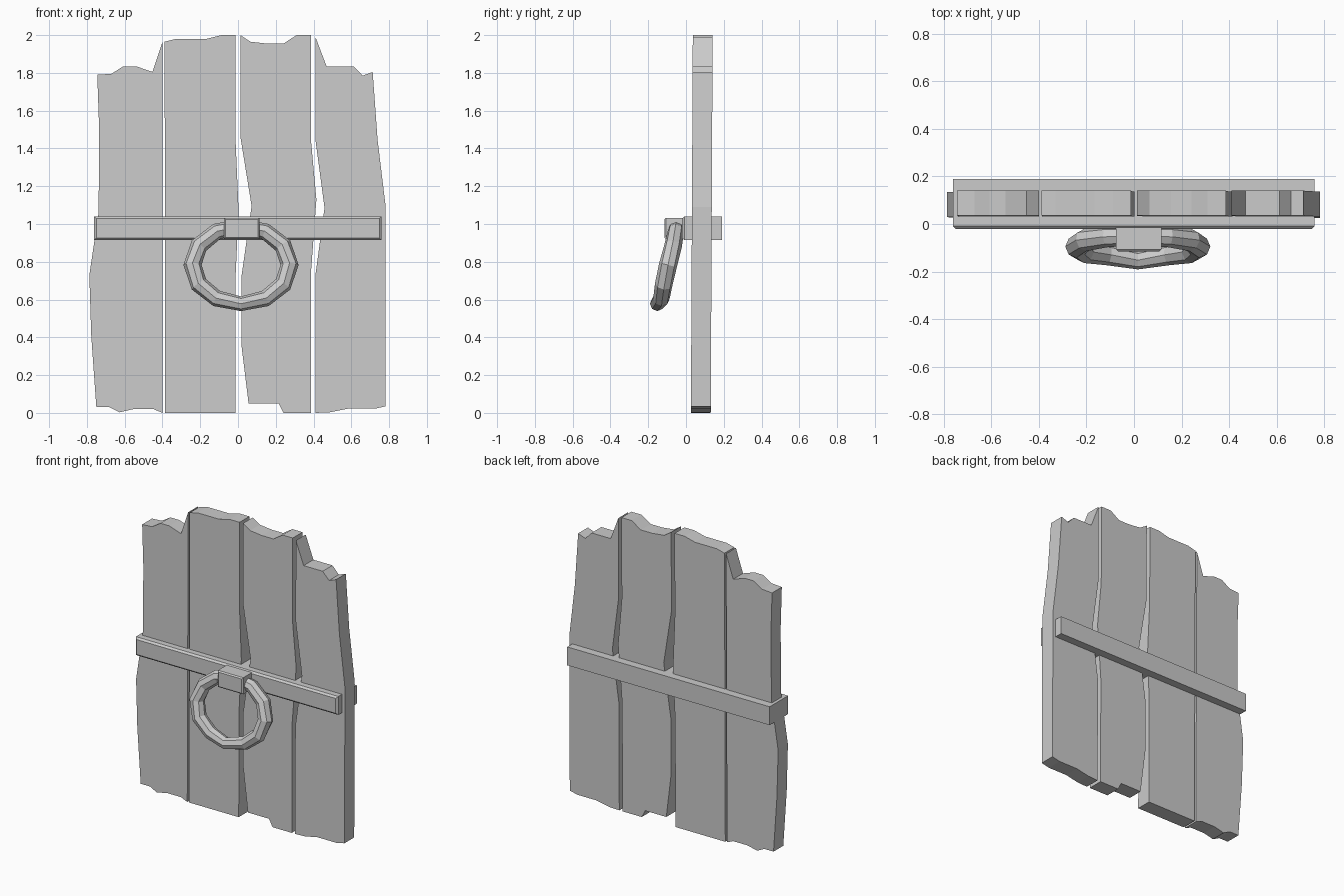
import bpy, bmesh, math
from mathutils import Vector

if "Cube" in bpy.data.objects:
    bpy.data.objects.remove(bpy.data.objects["Cube"])


def finish(bm, name):
    bmesh.ops.recalc_face_normals(bm, faces=bm.faces)
    me = bpy.data.meshes.new(name)
    bm.to_mesh(me)
    bm.free()
    ob = bpy.data.objects.new(name, me)
    bpy.context.collection.objects.link(ob)
    return ob


def plank(name, outline):
    """Extrude an (x, z) outline backwards, leaning very slightly to the rear."""
    bm = bmesh.new()
    face = bm.faces.new([bm.verts.new((x, 0.026 + 0.005 * z, z)) for x, z in outline])
    out = bmesh.ops.extrude_face_region(bm, geom=[face], use_keep_orig=True)
    verts = [g for g in out["geom"] if isinstance(g, bmesh.types.BMVert)]
    bmesh.ops.translate(bm, verts=verts, vec=(0, 0.105, 0))
    return finish(bm, name)


def bevelled_box(name, x, y, z, bevel, back_left=0.0):
    """Box from ranges, bevelled around its front face only."""
    bm = bmesh.new()
    bmesh.ops.create_cube(bm, size=1)
    for v in bm.verts:
        c = v.co
        v.co = Vector(r[0] if k < 0 else r[1] for k, r in zip(c, (x, y, z)))
        if v.co.x == x[0] and v.co.y == y[1]:
            v.co.x -= back_left
    front = [e for e in bm.edges if all(abs(v.co.y - y[0]) < 1e-5 for v in e.verts)]
    bmesh.ops.bevel(bm, geom=front, offset=bevel, segments=1, affect='EDGES')
    return finish(bm, name)


# Four worn planks, outlines clockwise from the top left
plank("plank_outer_left", [
    (-.745, 1.79), (-.67, 1.795), (-.607, 1.835), (-.54, 1.835), (-.453, 1.805),
    (-.40, 1.965), (-.40, 0), (-.447, .02), (-.553, .02), (-.628, .003),
    (-.68, .03), (-.75, .03), (-.777, .41), (-.787, .73), (-.738, 1.06), (-.735, 1.5)])
plank("plank_inner_left", [
    (-.388, 1.965), (-.33, 1.98), (-.167, 1.98), (-.088, 2), (-.013, 2),
    (-.013, 1.445), (.003, 1.075), (-.012, .74), (-.013, 0), (-.387, 0)])
plank("plank_inner_right", [
    (.013, 2), (.066, 1.965), (.156, 1.955), (.241, 1.955), (.31, 2), (.386, 2),
    (.386, 1.445), (.415, 1.13), (.386, .74), (.386, 0), (.241, 0), (.215, .05),
    (.056, .05), (.018, .36), (.018, .72), (.072, 1.095), (.013, 1.46)])
plank("plank_outer_right", [
    (.41, 1.99), (.469, 1.835), (.612, 1.835), (.66, 1.785), (.713, 1.805),
    (.739, 1.445), (.782, 1.09), (.782, .035), (.723, .022), (.58, .022),
    (.485, .003), (.41, 0), (.41, .73), (.458, 1.085), (.41, 1.445)])

# Crossbar running through the planks, and the ring holder on its front
bevelled_box("crossbar", (-.762, .76), (-.02, .19), (.915, 1.04), .012, .022)
bevelled_box("ring_holder", (-.075, .115), (-.115, 0), (.92, 1.033), .008)

# Pull ring: 12-sided, hanging and kicking outward at the bottom
SEG, SIDES = 12, 8
DEPTH = [-.05, -.054, -.068, -.095, -.118, -.13, -.152]   # y from top to bottom
path = []
for i in range(SEG):
    a = math.tau * i / SEG
    k = min(i, SEG - i)
    path.append(Vector((.016 + .257 * math.sin(a), DEPTH[k], .783 + .205 * math.cos(a))))
bm = bmesh.new()
rings = []
for i, p in enumerate(path):
    tangent = (path[(i + 1) % SEG] - path[i - 1]).normalized()
    side = tangent.cross(Vector((0, 1, 0))).normalized()
    up = side.cross(tangent)
    r = .039 + .009 * abs(math.sin(math.tau * i / SEG))
    rings.append([bm.verts.new(p + r * (side * math.cos(b) + up * math.sin(b)))
                  for b in (math.tau * j / SIDES for j in range(SIDES))])
for i in range(SEG):
    a, b = rings[i], rings[(i + 1) % SEG]
    for j in range(SIDES):
        n = (j + 1) % SIDES
        bm.faces.new((a[j], a[n], b[n], b[j]))
finish(bm, "pull_ring")
